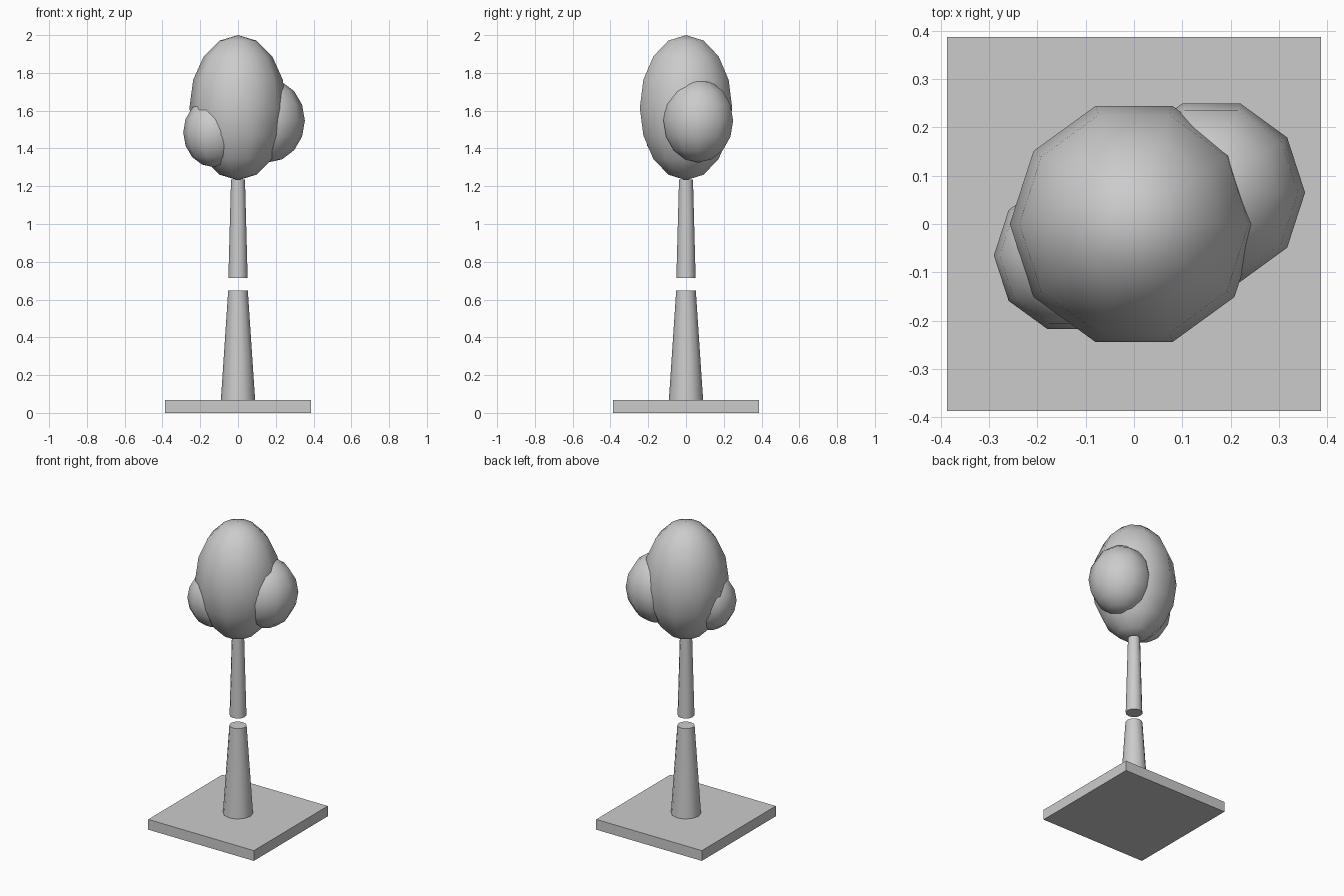
import bpy
import math

default = bpy.data.objects.get("Cube")
if default:
    bpy.data.objects.remove(default, do_unlink=True)

# One plain grey for the whole tree
GREY = (0.6, 0.6, 0.6, 1.0)
grey = bpy.data.materials.new("plain_grey")
grey.use_nodes = True
grey.diffuse_color = GREY
shader = next(n for n in grey.node_tree.nodes if n.type == 'BSDF_PRINCIPLED')
shader.inputs["Base Color"].default_value = GREY
shader.inputs["Roughness"].default_value = 0.9


def finish(name):
    """Name the new part and give it the grey."""
    part = bpy.context.object
    part.name = name
    part.data.materials.append(grey)
    return part


def trunk(name, bottom, top, r_bottom, r_top):
    """Tapered round trunk piece between two heights."""
    bpy.ops.mesh.primitive_cone_add(
        vertices=12, radius1=r_bottom, radius2=r_top, depth=top - bottom,
        location=(0, 0, (bottom + top) / 2))
    finish(name)
    bpy.ops.object.shade_smooth_by_angle(angle=math.radians(40))


def foliage(name, centre, radius, height):
    """Smooth low-poly leaf ball, stretched upright, with a corner facing +x."""
    bpy.ops.mesh.primitive_uv_sphere_add(
        segments=10, ring_count=8, radius=1, location=centre)
    ball = finish(name)
    ball.scale = (radius, radius, height)
    bpy.ops.object.transform_apply(location=False, rotation=False, scale=True)
    bpy.ops.object.shade_smooth()


# Square ground slab
SLAB_WIDTH, SLAB_HEIGHT = 0.774, 0.068
bpy.ops.mesh.primitive_cube_add(size=1, location=(0, 0, SLAB_HEIGHT / 2))
slab = finish("base_slab")
slab.scale = (SLAB_WIDTH, SLAB_WIDTH, SLAB_HEIGHT)
bpy.ops.object.transform_apply(location=False, rotation=False, scale=True)

# Trunk in two pieces with a gap between them
trunk("lower_trunk", 0.004, 0.648, 0.095, 0.052)
trunk("upper_trunk", 0.715, 1.235, 0.051, 0.037)

# Crown and its two side clumps
foliage("main_crown", (0, 0, 1.616), 0.257, 0.384)
foliage("left_clump", (0.16, 0.065, 1.547), 0.194, 0.221)
foliage("right_clump", (-0.13, -0.065, 1.485), 0.16, 0.184)

# Turn the leaf balls so a corner points along x
for name in ("main_crown", "left_clump", "right_clump"):
    ball = bpy.data.objects[name]
    widest = max(ball.data.vertices, key=lambda v: v.co.x ** 2 + v.co.y ** 2)
    ball.rotation_euler.z = -math.atan2(widest.co.y, widest.co.x)
